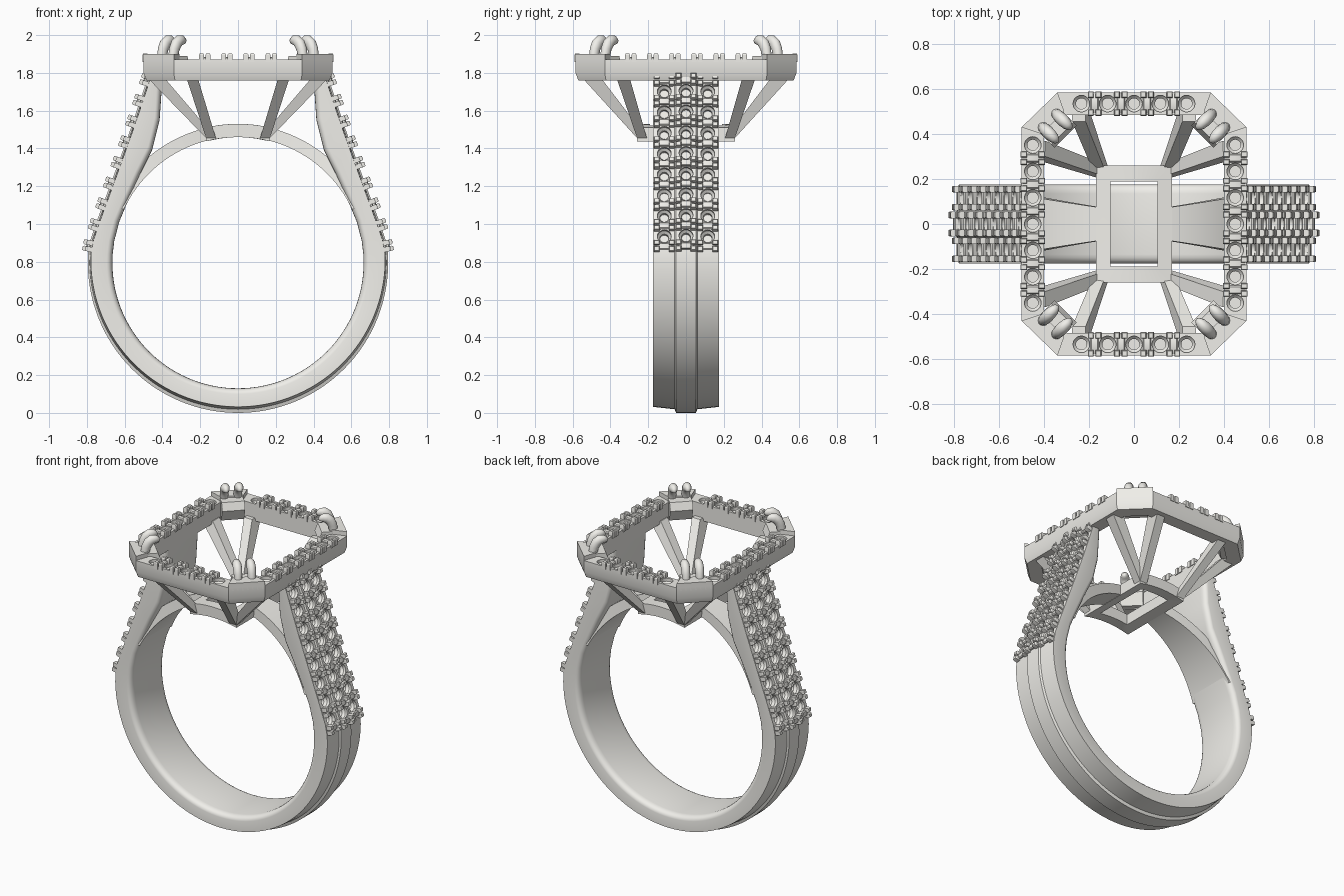
import bpy, bmesh
from math import sin, cos, radians, pi, sqrt
from mathutils import Vector as V

if "Cube" in bpy.data.objects:
    bpy.data.objects.remove(bpy.data.objects["Cube"])

CZ, RI, RO = 0.795, 0.665, 0.795   # finger hole centre, inner and outer radius
Z = V((0, 0, 1))
Y = V((0, 1, 0))
metal = bpy.data.materials.new("pale_metal")
metal.diffuse_color = (0.87, 0.86, 0.82, 1)
metal.use_nodes = True
metal.node_tree.nodes["Principled BSDF"].inputs["Base Color"].default_value = metal.diffuse_color


def loft(bm, rings, loop=False):
    vs = [[bm.verts.new(p) for p in r] for r in rings]
    n = len(vs[0])
    for i in range(len(vs) if loop else len(vs) - 1):
        a, b = vs[i], vs[(i + 1) % len(vs)]
        for k in range(n):
            bm.faces.new((a[k], a[(k + 1) % n], b[(k + 1) % n], b[k]))
    if not loop:
        bm.faces.new(vs[0])
        bm.faces.new(vs[-1])


def smooth(ob, angle=30):
    bpy.ops.object.select_all(action='DESELECT')
    ob.select_set(True)
    bpy.context.view_layer.objects.active = ob
    bpy.ops.object.shade_smooth_by_angle(angle=radians(angle))


def finish(name, bm, angle=30):
    bmesh.ops.recalc_face_normals(bm, faces=bm.faces[:])
    me = bpy.data.meshes.new(name)
    bm.to_mesh(me)
    bm.free()
    me.materials.append(metal)
    ob = bpy.data.objects.new(name, me)
    bpy.context.collection.objects.link(ob)
    smooth(ob, angle)
    return ob


def cut(ob, cutter):
    cutter.hide_render = True
    m = ob.modifiers.new("seats", 'BOOLEAN')
    m.operation, m.solver, m.object = 'DIFFERENCE', 'EXACT', cutter
    bpy.context.view_layer.objects.active = ob
    bpy.ops.object.modifier_apply(modifier=m.name)
    bpy.data.objects.remove(cutter)
    smooth(ob)


def circle(c, u, v, ru, rv, n):
    return [c + u * ru * cos(2 * pi * k / n) + v * rv * sin(2 * pi * k / n) for k in range(n)]


def box(bm, c, t, s, n, lt, ls, ln):
    # block centred on c in t and s, rising ln along n, slightly tapered
    def quad(o, f):
        return [c + n * o + t * a * lt * f / 2 + s * b * ls * f / 2
                for a, b in ((-1, -1), (1, -1), (1, 1), (-1, 1))]
    loft(bm, [quad(-0.015, 1), quad(ln - 0.006, 1), quad(ln, 0.75)])


def seat_hole(bm, c, t, s, n, depth):
    prof = ((0.037, 0.03), (0.037, -0.02), (0.024, -0.034), (0.024, -depth))
    loft(bm, [circle(c + n * h, t, s, r, r, 20) for r, h in prof])


def beads(bm, c, t, s, n):
    # low bridge plus two split beads on each edge
    box(bm, c, t, s, n, 0.036, 0.085, 0.012)
    for a in (-1, 1):
        for b in (-1, 1):
            box(bm, c + t * a * 0.017 + s * b * 0.040, t, s, n, 0.026, 0.030, 0.030)


def polar(r, a):
    return V((r * cos(radians(a)), 0, CZ + r * sin(radians(a))))


def flip(p):
    return V((-p.x, p.y, p.z))


# Shank: section swept from one shoulder round the bottom to the other
half = [(polar(RI, a), polar(RO, a), 0.016 - 0.016 * sin(radians(a))) for a in range(-90, 3, 3)]
half += [(polar(RI, 4), V((0.793, 0, 0.85)), 0.016)]
shoulder = [(0.655, 0.91, 0.78, 0.92), (0.629, 1.011, 0.735, 1.05), (0.593, 1.097, 0.69, 1.17),
            (0.52, 1.26, 0.62, 1.36), (0.455, 1.39, 0.57, 1.50), (0.415, 1.55, 0.53, 1.62),
            (0.40, 1.77, 0.48, 1.77)]
half += [(V((a, 0, b)), V((c, 0, d)), 0.016) for a, b, c, d in shoulder]
stations = half[::-1] + [(flip(p), flip(q), e) for p, q, e in half[1:]]
rings = []
for p, q, e in stations:
    d = (q - p).normalized()
    fillet = [p + Y * (0.135 + 0.04 * sin(f)) + d * 0.03 * (1 - cos(f))
              for f in (k * pi / 8 for k in range(5))]
    side = fillet + [q - d * e + Y * 0.175, q - d * e * 0.6 + Y * 0.060, q + Y * 0.053]
    rings.append(side + [V((v.x, -v.y, v.z)) for v in side[::-1]])
bm = bmesh.new()
loft(bm, rings)
shank = finish("shank", bm)

# Three rows of stone seats on each shoulder
outer = [V((0.793, 0, 0.85))] + [V((c, 0, d)) for a, b, c, d in shoulder]


def on_shoulder(z):
    for a, b in zip(outer, outer[1:]):
        if z <= b.z:
            break
    t = (b - a).normalized()
    return a.lerp(b, (z - a.z) / (b.z - a.z)), t, V((t.z, 0, -t.x))


holes, pave = bmesh.new(), bmesh.new()
for sx in (1, -1):
    for y, lift in ((-0.115, -0.012), (0, 0.004), (0.115, -0.012)):
        for i in range(17):
            p, t, n = on_shoulder(0.884 + 0.0548 * i)
            p = p + Y * y + n * lift
            if sx < 0:
                p, t, n = flip(p), flip(t), flip(n)
            if i % 2:
                seat_hole(holes, p, t, Y, n, 0.055)
            else:
                beads(pave, p, t, Y, n)
cut(shank, finish("shank_cutter", holes))
finish("shoulder_beads", pave)

# Tapered arch over the finger hole
bm = bmesh.new()
rings = []
for i in range(41):
    a = 25 + 52 * i / 40
    w = 0.17 - 0.095 * i / 40
    p, q = polar(RI + 0.002, a), polar(0.733, a)
    rings.append([p - Y * w, p + Y * w, q + Y * w, q - Y * w])
loft(bm, rings)
loft(bm, [[flip(p) for p in r] for r in rings])
finish("arch", bm)


# Curved rectangular base frame of the basket
def base_ring(w, d, r):
    f = [-1 + k / 4 for k in range(9)]
    xy = [(k * w, -d) for k in f] + [(-k * w, d) for k in f]
    return [V((x, y, CZ + sqrt(r * r - x * x))) for x, y in xy]


bm = bmesh.new()
loft(bm, [base_ring(0.17, 0.26, RI), base_ring(0.17, 0.26, 0.735),
          base_ring(0.105, 0.19, 0.735), base_ring(0.105, 0.19, RI)], loop=True)
finish("basket_base", bm)


# Octagonal halo frame
def octagon(off, z):
    k = off * 0.414
    x, y, cx, cy = 0.5 - off, 0.585 - off, 0.34 - k, 0.43 - k
    pts = [(x, -cy), (x, cy), (cx, y), (-cx, y), (-x, cy), (-x, -cy), (-cx, -y), (cx, -y)]
    return [V((a, b, z)) for a, b in pts]


bm = bmesh.new()
loft(bm, [octagon(0.015, 1.76), octagon(0, 1.80), octagon(0, 1.872),
          octagon(0.1, 1.872), octagon(0.1, 1.76)], loop=True)
halo = finish("halo_frame", bm)

holes, bd = bmesh.new(), bmesh.new()
for s in (-1, 1):
    for count, fixed, t, c in ((7, 0.45, Y, V((1, 0, 0))), (5, 0.535, V((1, 0, 0)), Y)):
        for i in range(1, 2 * count):
            p = c * s * fixed + t * (i - count) * 0.0585 + Z * 1.872
            if i % 2:
                seat_hole(holes, p, t, c, Z, 0.08)
            else:
                beads(bd, p, t, c, Z)
cut(halo, finish("halo_cutter", holes))
finish("halo_beads", bd)

# Four corners: raised corner block, prong plate, claw pair and V struts
blocks, plates, claws, struts = (bmesh.new() for _ in range(4))
for sx in (-1, 1):
    for sy in (-1, 1):
        o = V((sx, sy, 0)).normalized()
        t = V((-sx, sy, 0)).normalized()
        c = V((sx * 0.35, sy * 0.435, 0))

        poly = [(0.5, 0.43), (0.34, 0.585), (0.31, 0.50), (0.41, 0.40)]
        loft(blocks, [[V((sx * x, sy * y, z)) for x, y in poly] for z in (1.85, 1.90)])

        loft(plates, [[c + t * a * 0.07 + o * b + Z * z
                       for a, b in ((-1, 0.03), (1, 0.03), (1, inner), (-1, inner))]
                      for z, inner in ((1.765, -0.03), (1.84, -0.065), (1.89, -0.045))])

        path = [(0.035, 1.80, 0.026), (0.033, 1.88, 0.027), (0.024, 1.925, 0.029),
                (0.008, 1.955, 0.031), (-0.012, 1.970, 0.030), (-0.034, 1.972, 0.026),
                (-0.050, 1.965, 0.017), (-0.058, 1.960, 0.006)]
        for a in (-1, 1):
            pts = [c + t * a * 0.042 + o * q + Z * z for q, z, r in path]
            rr = []
            for i, p in enumerate(pts):
                d = (pts[min(i + 1, len(pts) - 1)] - pts[max(i - 1, 0)]).normalized()
                r = path[i][2]
                rr.append(circle(p, t, d.cross(t), r * 0.9, r, 14))
            loft(claws, rr)

        for x, y, hx, hy in ((0.245, 0.505, 0.03, 0.05), (0.44, 0.335, 0.045, 0.035)):
            loft(struts, [[V((sx * (px + a * h), sy * (py + b * k), z))
                           for a, b in ((-1, -1), (1, -1), (1, 1), (-1, 1))]
                          for px, py, z, h, k in ((0.143, 0.233, 1.455, 0.026, 0.026),
                                                  (x, y, 1.78, hx, hy))])
finish("corner_blocks", blocks)
finish("prong_plates", plates)
finish("claws", claws, 50)
finish("basket_struts", struts)
